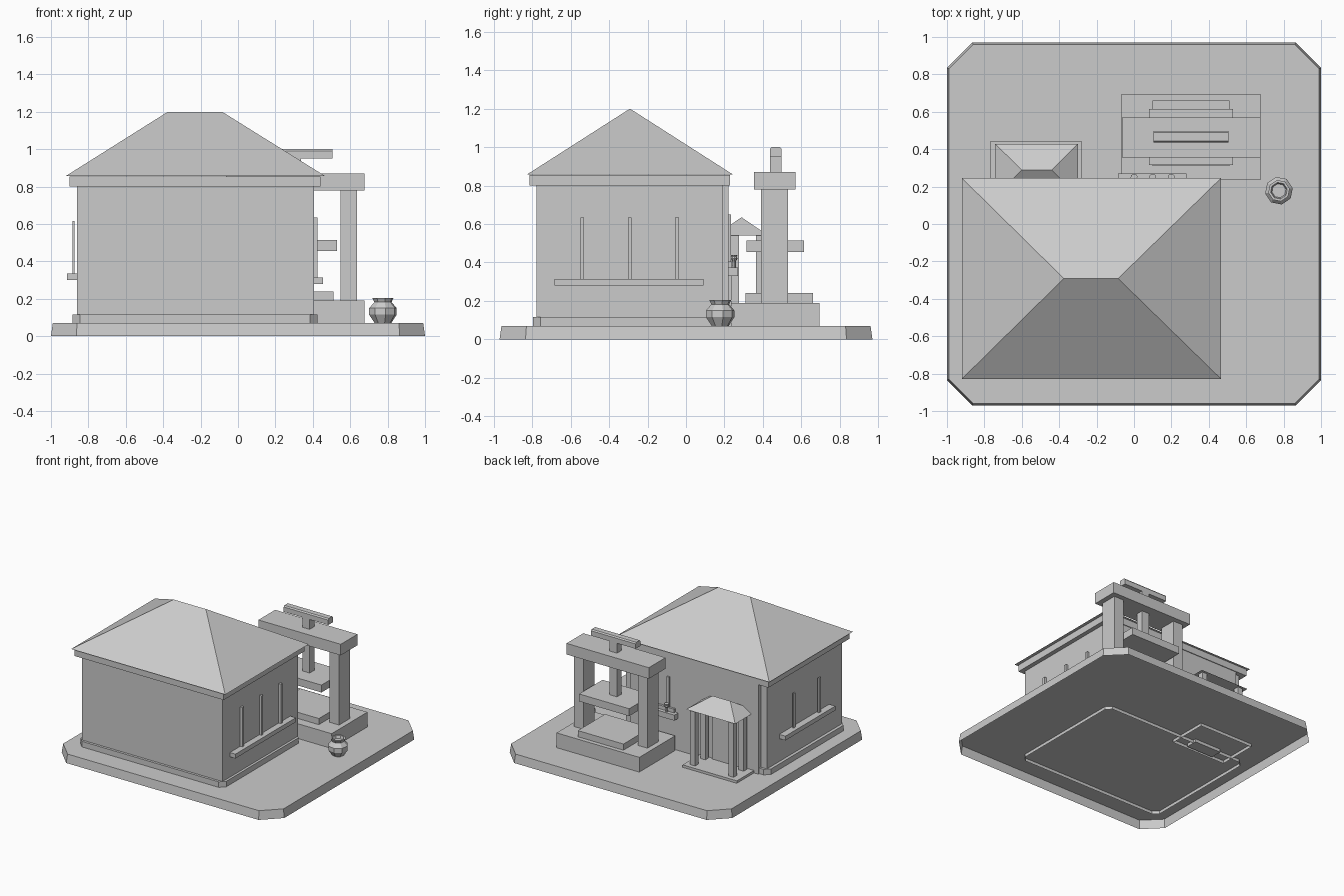
import bpy
import bmesh
import math

cube = bpy.data.objects.get("Cube")
if cube:
    bpy.data.objects.remove(cube, do_unlink=True)

STONE = (0.6, 0.6, 0.6, 1.0)
stone = bpy.data.materials.new("light_grey")
stone.use_nodes = True
stone.diffuse_color = STONE
stone.node_tree.nodes["Principled BSDF"].inputs["Base Color"].default_value = STONE


def finish(name, bm):
    bmesh.ops.recalc_face_normals(bm, faces=bm.faces)
    mesh = bpy.data.meshes.new(name)
    bm.to_mesh(mesh)
    bm.free()
    mesh.materials.append(stone)
    obj = bpy.data.objects.new(name, mesh)
    bpy.context.scene.collection.objects.link(obj)
    return obj


def outline(x0, x1, y0, y1, cut=0.0):
    """Rectangle, with cut corners if asked."""
    if not cut:
        return [(x0, y0), (x1, y0), (x1, y1), (x0, y1)]
    return [(x0 + cut, y0), (x1 - cut, y0), (x1, y0 + cut), (x1, y1 - cut),
            (x1 - cut, y1), (x0 + cut, y1), (x0, y1 - cut), (x0, y0 + cut)]


def loft(name, rings, bottom=True):
    """Skin a stack of (outline, height) rings."""
    bm = bmesh.new()
    loops = [[bm.verts.new((x, y, z)) for x, y in pts] for pts, z in rings]
    for low, high in zip(loops, loops[1:]):
        n = len(low)
        for i in range(n):
            j = (i + 1) % n
            bm.faces.new((low[i], low[j], high[j], high[i]))
    bm.faces.new(loops[-1])
    if bottom:
        bm.faces.new(loops[0][::-1])
    return finish(name, bm)


def box(name, x0, x1, y0, y1, z0, z1, cut=0.0, bottom=True):
    pts = outline(x0, x1, y0, y1, cut)
    return loft(name, [(pts, z0), (pts, z1)], bottom)


def hip_roof(name, x0, x1, y0, y1, ridge0, ridge1, eave, top):
    bm = bmesh.new()
    a, b, c, d = [bm.verts.new((x, y, eave)) for x, y in outline(x0, x1, y0, y1)]
    mid = (y0 + y1) / 2
    e, f = [bm.verts.new((x, mid, top)) for x in (ridge0, ridge1)]
    for face in ((a, b, f, e), (b, c, f), (c, d, e, f), (d, a, e), (d, c, b, a)):
        bm.faces.new(face)
    return finish(name, bm)


def pot(name, x, y, z, profile, sides=8):
    rings = []
    for r, h in profile:
        angles = [math.tau * (i + 0.25) / sides for i in range(sides)]
        rings.append(([(x + r * math.cos(t), y + r * math.sin(t)) for t in angles], z + h))
    return loft(name, rings)


# Ground slab, hollow beneath
loft("ground_slab", [(outline(-1, 1, -0.97, 0.97, 0.135), 0),
                     (outline(-0.99, 0.99, -0.96, 0.96, 0.13), 0.07)], bottom=False)

# House body
box("house_plinth", -0.885, 0.425, -0.797, 0.21, 0.045, 0.115, cut=0.04, bottom=False)
box("house_walls", -0.86, 0.405, -0.777, 0.19, 0.07, 0.80)
box("back_wall_panel", -0.805, 0.35, 0.18, 0.222, 0.07, 0.80)
box("eave_band", -0.90, 0.44, -0.813, 0.228, 0.80, 0.855)
hip_roof("house_roof", -0.92, 0.465, -0.828, 0.245, -0.375, -0.085, 0.857, 1.2)

# Side windows
box("right_sill", 0.40, 0.455, -0.683, 0.092, 0.28, 0.315)
for i in (-1, 0, 1):
    y = -0.293 + i * 0.247
    box("right_window_bar", 0.40, 0.425, y - 0.01, y + 0.01, 0.315, 0.635)
box("left_sill", -0.915, -0.855, -0.61, 0.03, 0.30, 0.335)
for i in (-1, 1):
    y = -0.293 + i * 0.163
    box("left_window_bar", -0.885, -0.873, y - 0.012, y + 0.012, 0.335, 0.615)

# Back window, with its stepped ledge and small pots
box("back_ledge", -0.085, 0.28, 0.20, 0.27, 0.33, 0.375)
box("back_ledge_step", -0.06, 0.255, 0.20, 0.24, 0.375, 0.405)
for x in (0, 0.1, 0.2):
    box("back_window_bar", x - 0.01, x + 0.01, 0.21, 0.233, 0.405, 0.65)
    pot("ledge_pot", x, 0.25, 0.375,
        [(0.01, 0), (0.009, 0.03), (0.018, 0.045), (0.014, 0.055), (0.019, 0.065)])

# Porch
box("porch_floor", -0.767, -0.28, 0.12, 0.443, 0.045, 0.09, bottom=False)
box("porch_door", -0.64, -0.40, 0.14, 0.235, 0.045, 0.48)
for x in (-0.69, -0.345):
    for y in (0.255, 0.385):
        box("porch_post", x - 0.022, x + 0.022, y - 0.022, y + 0.022, 0.09, 0.545)
hip_roof("porch_roof", -0.742, -0.30, 0.15, 0.428, -0.60, -0.44, 0.54, 0.635)

# Press frame
MID = 0.305
box("press_base", MID - 0.372, MID + 0.372, 0.235, 0.695, 0.07, 0.19)
box("press_bed", MID - 0.205, MID + 0.205, 0.31, 0.66, 0.19, 0.24)
box("press_plate", MID - 0.225, MID + 0.225, 0.315, 0.615, 0.455, 0.515)
for side in (-1, 1):
    x = MID + side * 0.287
    box("press_column", x - 0.043, x + 0.043, 0.39, 0.53, 0.19, 0.78)
box("press_beam", MID - 0.37, MID + 0.37, 0.355, 0.57, 0.78, 0.87)
box("press_spindle", MID - 0.033, MID + 0.033, 0.437, 0.497, 0.515, 0.96)
handle = loft("press_handle", [
    (outline(MID - 0.2, MID + 0.2, 0.437, 0.497), 0.95),
    (outline(MID - 0.2, MID + 0.2, 0.437, 0.497), 0.99),
    (outline(MID - 0.2, MID + 0.2, 0.445, 0.489), 1.0)])

# Large standing jar
pot("jar", 0.775, 0.178, 0.07,
    [(0.045, 0), (0.075, 0.045), (0.075, 0.08), (0.047, 0.112),
     (0.058, 0.135), (0.045, 0.135), (0.038, 0.112)])
